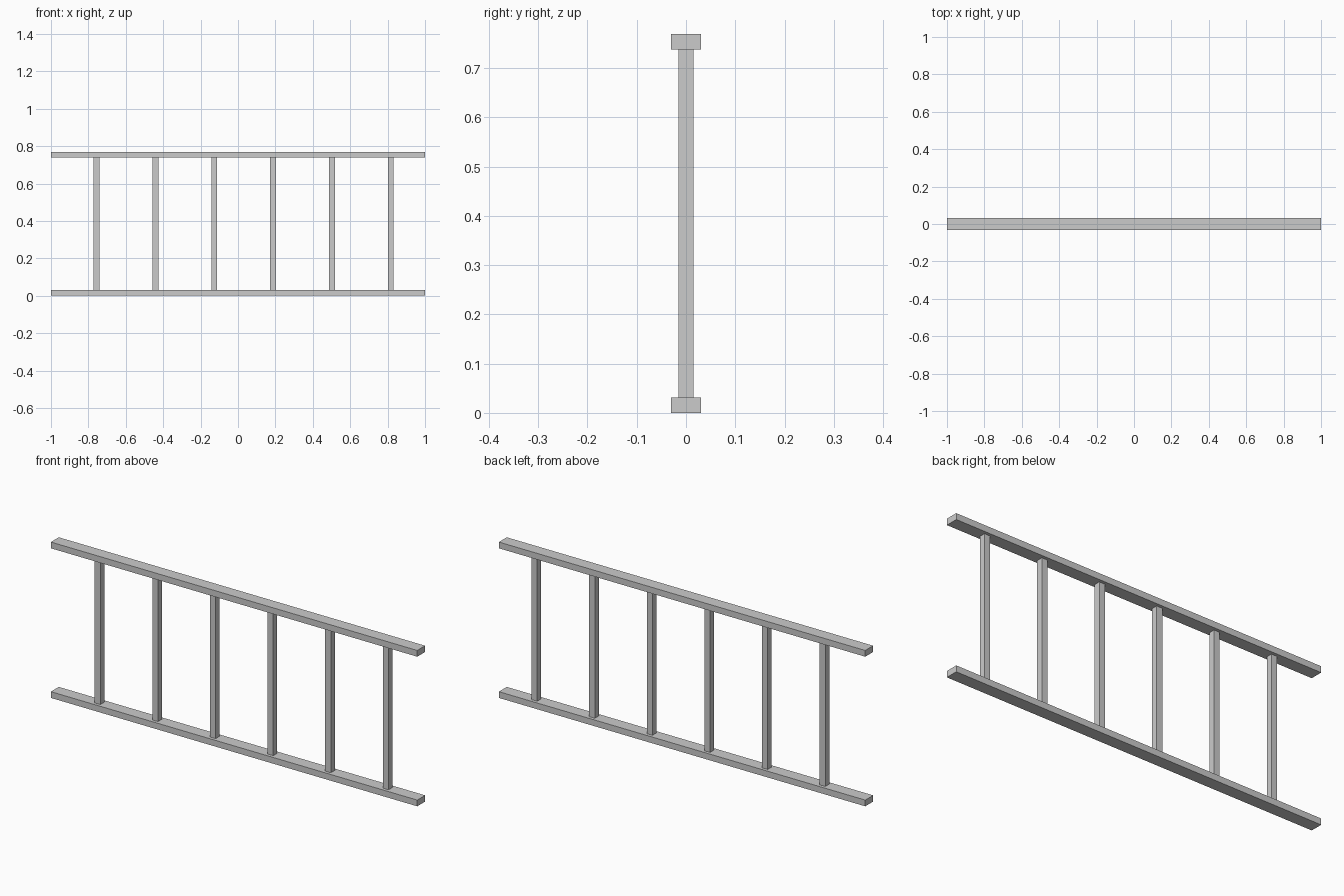
import bpy
import bmesh
from mathutils import Matrix

if "Cube" in bpy.data.objects:
    bpy.data.objects.remove(bpy.data.objects["Cube"])


def box(name, center, size):
    """Flat-shaded box with its dimensions baked into the mesh."""
    mesh = bpy.data.meshes.new(name)
    bm = bmesh.new()
    bmesh.ops.create_cube(bm, size=1, matrix=Matrix.Diagonal((*size, 1)))
    bm.to_mesh(mesh)
    bm.free()
    obj = bpy.data.objects.new(name, mesh)
    obj.location = center
    bpy.context.collection.objects.link(obj)
    return obj


LENGTH, HEIGHT = 2.0, 0.769
BAR = 0.0308            # rail thickness and baluster side
RAIL_DEPTH = 0.0615

# Horizontal rails
box("bottom_rail", (0, 0, BAR / 2), (LENGTH, RAIL_DEPTH, BAR))
box("top_rail", (0, 0, HEIGHT - BAR / 2), (LENGTH, RAIL_DEPTH, BAR))

# Evenly spaced square balusters, set slightly towards the right end
FIRST_X, SPACING = -0.756, 0.3146
for i in range(6):
    box(f"baluster_{i + 1}", (FIRST_X + i * SPACING, 0, HEIGHT / 2),
        (BAR, BAR, HEIGHT - 2 * BAR))
